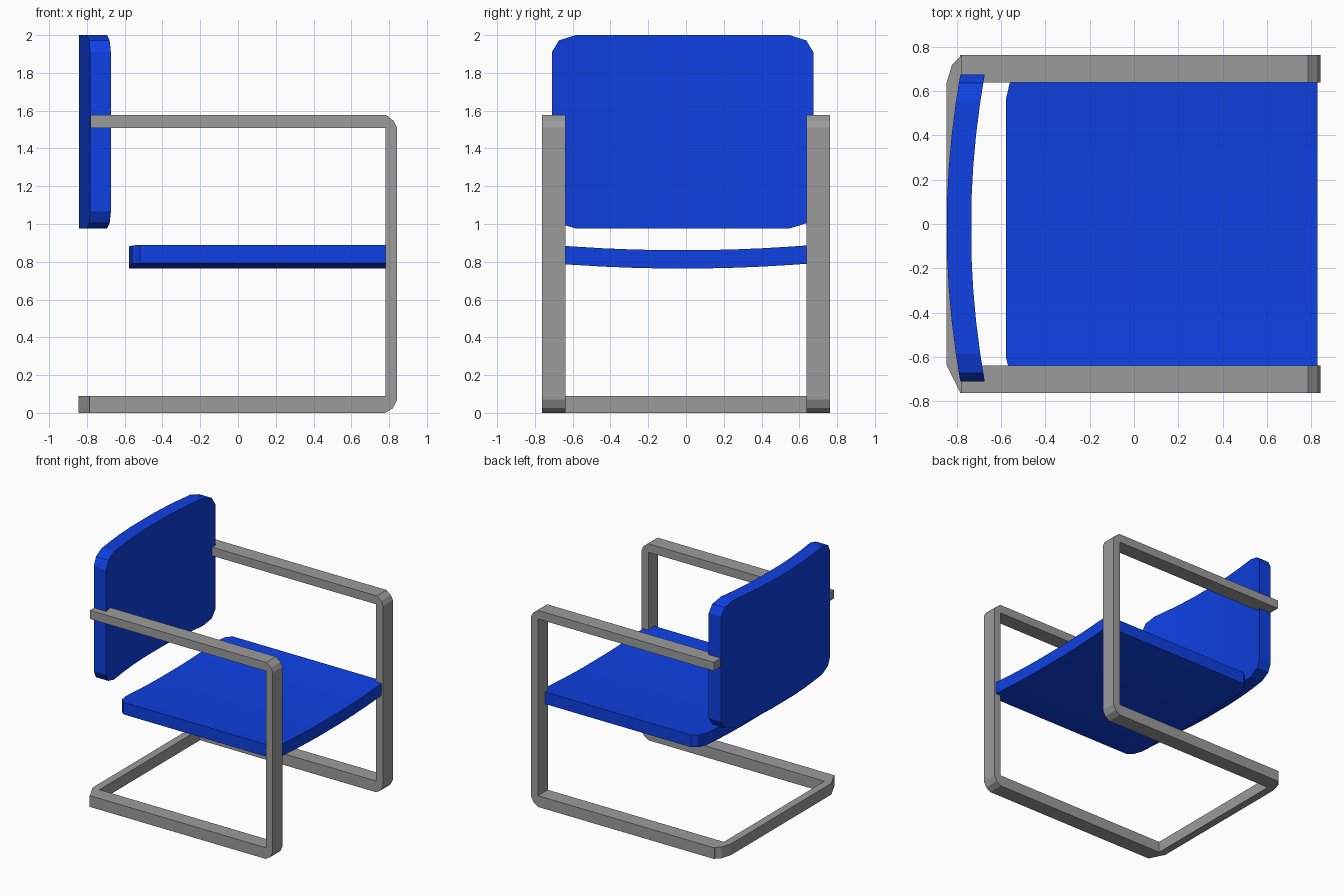
import bpy, bmesh, math

if "Cube" in bpy.data.objects:
    bpy.data.objects.remove(bpy.data.objects["Cube"])


def material(name, color):
    mat = bpy.data.materials.new(name)
    mat.diffuse_color = (*color, 1)
    mat.use_nodes = True
    mat.node_tree.nodes["Principled BSDF"].inputs["Base Color"].default_value = mat.diffuse_color
    return mat


blue = material("blue_upholstery", (0.0045, 0.052, 0.77))
steel = material("grey_metal", (0.33, 0.33, 0.33))


def make_object(name, bm, mat):
    bmesh.ops.recalc_face_normals(bm, faces=bm.faces)
    mesh = bpy.data.meshes.new(name)
    bm.to_mesh(mesh)
    bm.free()
    obj = bpy.data.objects.new(name, mesh)
    bpy.context.collection.objects.link(obj)
    mesh.materials.append(mat)
    return obj


def prism(name, points, offset):
    """Extrude a closed 3D outline along offset."""
    bm = bmesh.new()
    face = bm.faces.new([bm.verts.new(p) for p in points])
    ext = bmesh.ops.extrude_face_region(bm, geom=[face])
    bmesh.ops.translate(bm, vec=offset,
                        verts=[v for v in ext["geom"] if isinstance(v, bmesh.types.BMVert)])
    return make_object(name, bm, steel)


def bowed_panel(name, rings):
    """Join four-cornered slices side by side into a closed cushion."""
    bm = bmesh.new()
    loops = [[bm.verts.new(p) for p in ring] for ring in rings]
    for a, b in zip(loops, loops[1:]):
        for i in range(4):
            j = (i + 1) % 4
            bm.faces.new((a[i], a[j], b[j], b[i]))
    bm.faces.new(loops[0])
    bm.faces.new(loops[-1])
    obj = make_object(name, bm, blue)
    bpy.context.view_layer.objects.active = obj
    obj.select_set(True)
    bpy.ops.object.shade_smooth_by_angle(angle=math.radians(15))
    obj.select_set(False)


def both_sides(half):
    """Mirror (position, inset) stations about the middle."""
    return [(-y, c) for y, c in half] + [(y, c) for y, c in reversed(half)]


# side frames: arm, upright and floor rail in one C-shaped profile
side = [(-0.785, 0), (0.78, 0), (0.82, 0.025), (0.842, 0.07), (0.842, 1.51),
        (0.825, 1.545), (0.785, 1.577), (-0.78, 1.577), (-0.78, 1.508),
        (0.78, 1.508), (0.78, 0.09), (-0.785, 0.09)]
for name, y in (("side_frame_front", -0.762), ("side_frame_back", 0.638)):
    prism(name, [(x, y, z) for x, z in side], (0, 0.124, 0))

# floor bar joining the two rails, with cut outer corners
bar = [(-0.783, -0.76), (-0.845, -0.638), (-0.845, 0.638), (-0.82, 0.72),
       (-0.783, 0.755)]
prism("floor_bar", [(x, y, 0) for x, y in bar], (0, 0, 0.09))

# seat: sags in the middle, clipped corners at the rear
rings = []
for v, inset in both_sides([(0.692, 0.06), (0.655, 0.018), (0.58, 0),
                            (0.42, 0), (0.28, 0), (0.14, 0)]):
    y = v - 0.018
    z = 0.764 + 0.025 * (v / 0.65) ** 2
    x0, x1 = -0.578 + inset, 0.828
    rings.append([(x0, y, z), (x1, y, z), (x1, y, z + 0.097), (x0, y, z + 0.097)])
bowed_panel("seat", rings)

# backrest: curves around the sitter, all four corners clipped
rings = []
for v, inset in both_sides([(0.692, 0.09), (0.655, 0.028), (0.565, 0),
                            (0.42, 0), (0.28, 0), (0.14, 0)]):
    y = v - 0.018
    x = -0.845 + 0.062 * (v / 0.692) ** 2
    z0, z1 = 0.976 + inset, 2.0 - inset
    rings.append([(x, y, z0), (x + 0.11, y, z0), (x + 0.11, y, z1), (x, y, z1)])
bowed_panel("backrest", rings)
